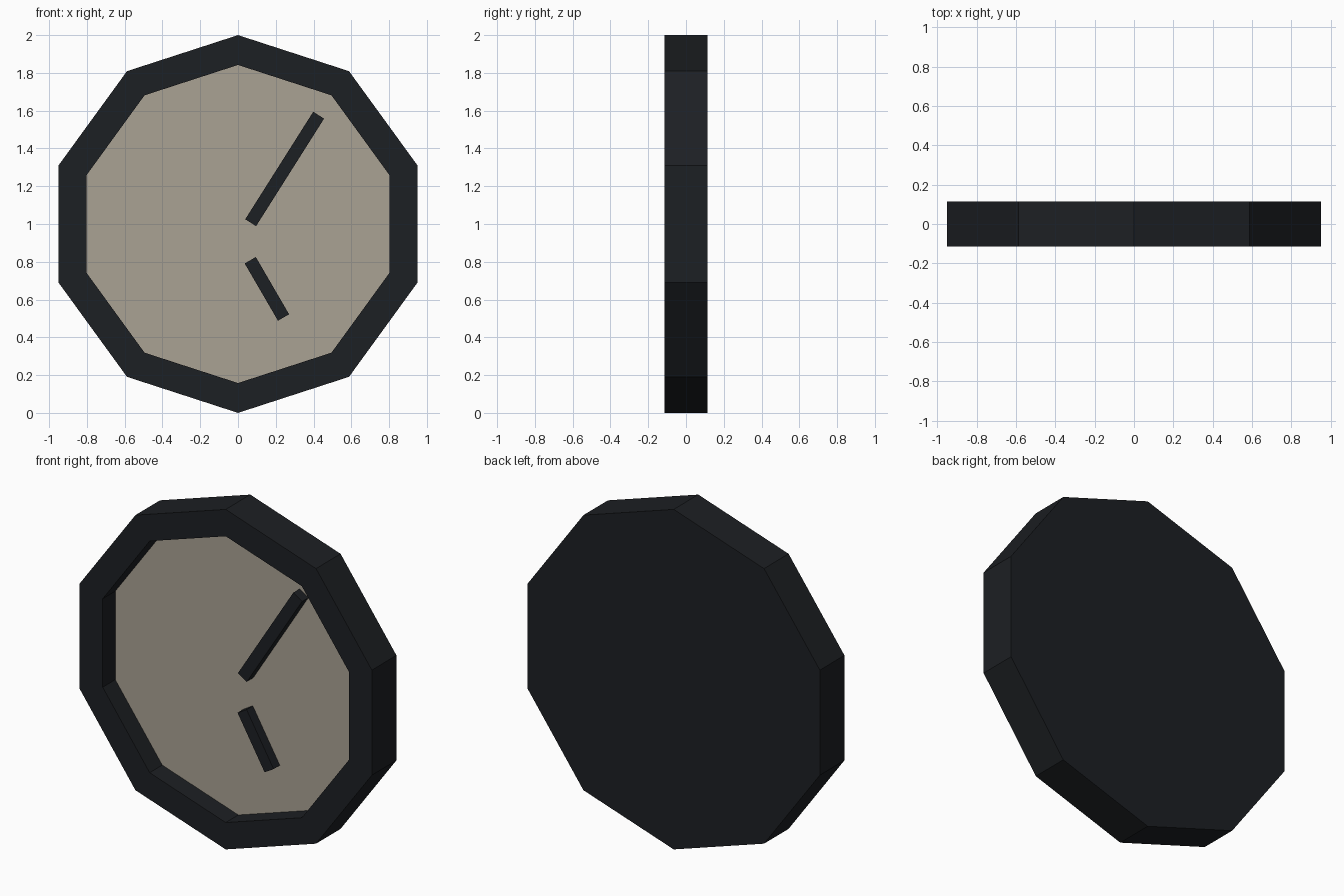
import bpy, math
from mathutils import Vector

if "Cube" in bpy.data.objects:
    bpy.data.objects.remove(bpy.data.objects["Cube"])

SIDES = 10
DEPTH = 0.114     # half thickness of the case
RIM_IN = 0.842    # radius of the opening
FACE_Y = 0.003    # dial depth
HAND_Y = -0.055   # front of the hands


def material(name, rgb):
    m = bpy.data.materials.new(name)
    m.diffuse_color = (*rgb, 1)
    m.use_nodes = True
    m.node_tree.nodes["Principled BSDF"].inputs["Base Color"].default_value = m.diffuse_color
    return m


def add(name, verts, faces, mat):
    me = bpy.data.meshes.new(name)
    me.from_pydata(verts, [], faces)
    me.materials.append(mat)
    ob = bpy.data.objects.new(name, me)
    bpy.context.collection.objects.link(ob)
    return ob


def ring(r, y):
    angles = [math.pi / 2 + 2 * math.pi * i / SIDES for i in range(SIDES)]
    return [(r * math.cos(a), y, 1 + r * math.sin(a)) for a in angles]


def loft(rings):
    n = len(rings[0])
    verts = [v for r in rings for v in r]
    faces = [(k * n + i, k * n + (i + 1) % n, (k + 1) * n + (i + 1) % n, (k + 1) * n + i)
             for k in range(len(rings) - 1) for i in range(n)]
    return verts, faces, n


dark = material("dark", (0.012, 0.014, 0.017))
cream = material("cream", (0.40, 0.36, 0.295))

# Case: back plate, outer wall, front rim and inner wall
verts, faces, n = loft([ring(1, DEPTH), ring(1, -DEPTH),
                        ring(RIM_IN, -DEPTH), ring(RIM_IN, FACE_Y)])
faces.append(tuple(reversed(range(n))))
add("clock_case", verts, faces, dark)

# Recessed dial
add("clock_face", ring(RIM_IN, FACE_Y), [tuple(range(SIDES))], cream)


# Hands: bars running between two points on the dial
def hand(name, start, end, width=0.068):
    a, b = Vector(start), Vector(end)
    d = (b - a).normalized() * width / 2
    s = Vector((-d.y, d.x))
    outline = [a - s, b - s, b + s, a + s]
    v, f, k = loft([[(p.x, y, p.y) for p in outline] for y in (FACE_Y, HAND_Y)])
    f += [tuple(reversed(range(k))), tuple(range(k, 2 * k))]
    add(name, v, f, dark)


hand("minute_hand", (0.067, 1.007), (0.427, 1.576))
hand("hour_hand", (0.065, 0.808), (0.241, 0.505))
